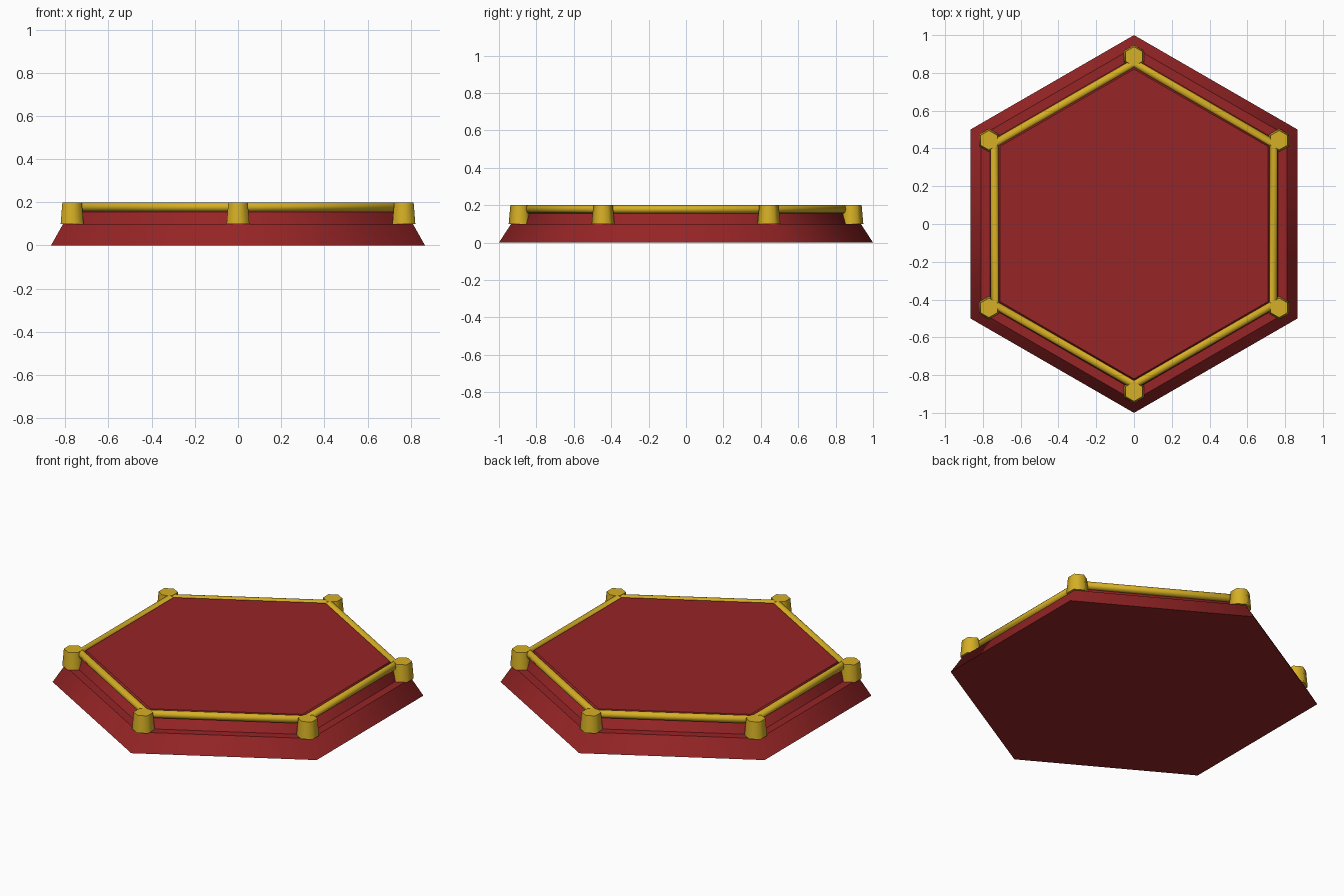
import bpy, bmesh, math

if "Cube" in bpy.data.objects:
    bpy.data.objects.remove(bpy.data.objects["Cube"])


def material(name, color):
    m = bpy.data.materials.new(name)
    m.diffuse_color = (*color, 1)
    m.use_nodes = True
    m.node_tree.nodes["Principled BSDF"].inputs["Base Color"].default_value = m.diffuse_color
    return m


red = material("deep red", (0.305, 0.018, 0.019))
gold = material("gold", (0.67, 0.43, 0.018))


def finish(bm, name, mat):
    bmesh.ops.recalc_face_normals(bm, faces=bm.faces)
    for f in bm.faces:
        f.smooth = True
    me = bpy.data.meshes.new(name)
    bm.to_mesh(me)
    bm.free()
    me.materials.append(mat)
    ob = bpy.data.objects.new(name, me)
    bpy.context.collection.objects.link(ob)
    return ob


def hex_tier(name, profile, mat, center=(0, 0)):
    """Stack six-sided rings (radius, z); rims are sharp, corners smooth."""
    bm = bmesh.new()
    rings = []
    for r, z in profile:
        rings.append([bm.verts.new((center[0] + r * math.cos(a), center[1] + r * math.sin(a), z))
                      for a in (math.radians(30 + 60 * i) for i in range(6))])
    for a, b in zip(rings, rings[1:]):
        for i in range(6):
            j = (i + 1) % 6
            bm.faces.new((a[i], a[j], b[j], b[i]))
    bm.faces.new(rings[0][::-1])
    bm.faces.new(rings[-1])
    for e in bm.edges:
        if abs(e.verts[0].co.z - e.verts[1].co.z) < 1e-5:
            e.smooth = False
    return finish(bm, name, mat)


# Stepped platform: sloped base, flat ledge, sloped upper deck
hex_tier("platform", [(1, 0), (0.935, 0.1), (0.88, 0.1), (0.82, 0.195)], red)

# Tapered corner posts
for i in range(6):
    a = math.radians(30 + 60 * i)
    hex_tier(f"corner_post_{i + 1}", [(0.061, 0.1), (0.052, 0.2)], gold,
             (0.887 * math.cos(a), 0.887 * math.sin(a)))

# Six-sided ring rail with a round section
bm = bmesh.new()
SIDES = 12
rings = []
for i in range(6):
    a = math.radians(30 + 60 * i)
    ring = []
    for k in range(SIDES):
        t = 2 * math.pi * k / SIDES
        r = 0.852 + 0.024 * math.cos(t)
        ring.append(bm.verts.new((r * math.cos(a), r * math.sin(a), 0.178 + 0.022 * math.sin(t))))
    rings.append(ring)
for i in range(6):
    a, b = rings[i], rings[(i + 1) % 6]
    for k in range(SIDES):
        n = (k + 1) % SIDES
        bm.faces.new((a[k], b[k], b[n], a[n]))
finish(bm, "rail", gold)
